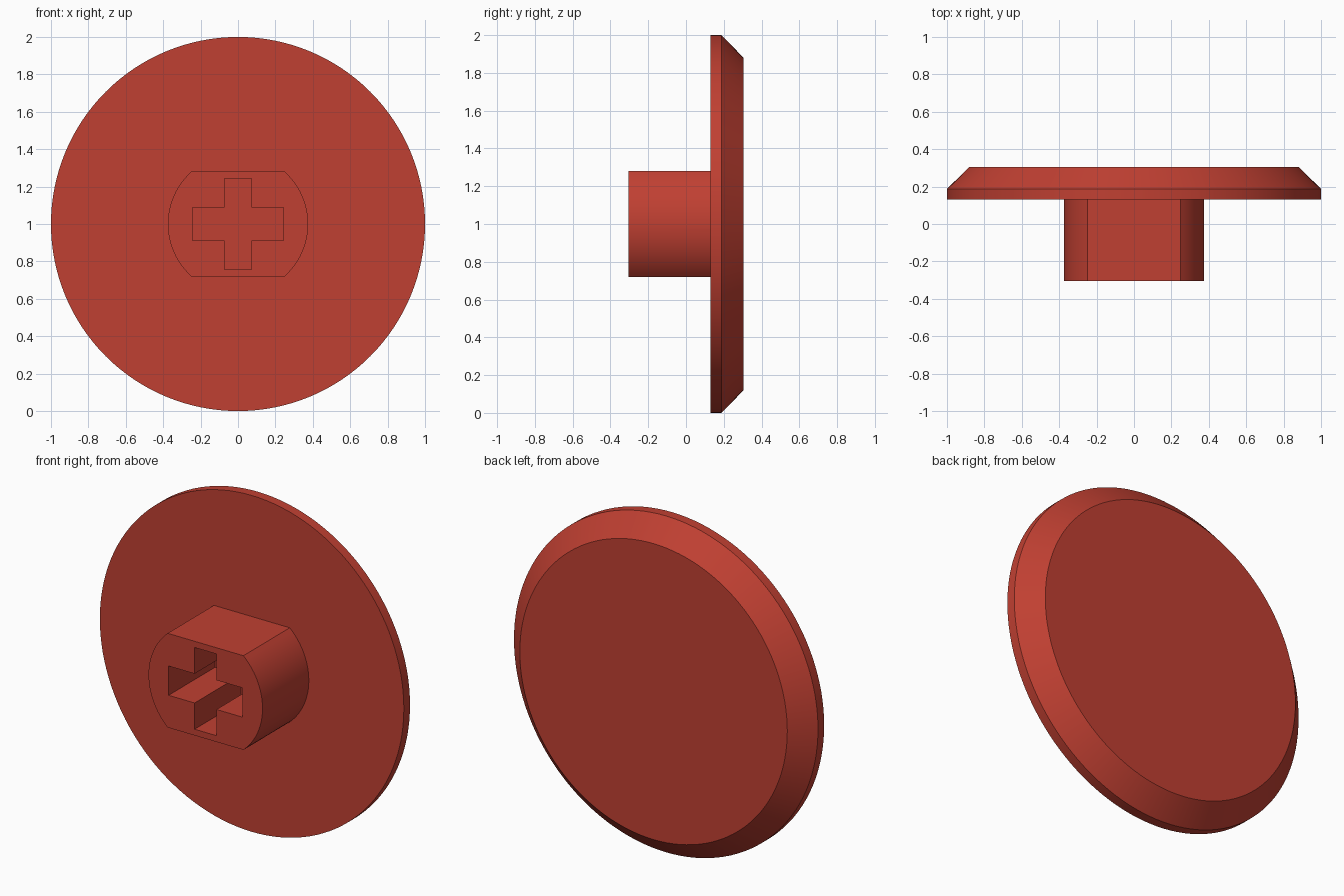
import bpy, bmesh, math

if "Cube" in bpy.data.objects:
    bpy.data.objects.remove(bpy.data.objects["Cube"])

red = bpy.data.materials.new("brick_red")
red.diffuse_color = (0.53, 0.051, 0.032, 1)
red.use_nodes = True
red.node_tree.nodes["Principled BSDF"].inputs["Base Color"].default_value = red.diffuse_color
CZ = 1.0  # height of the shared axis


def loft(name, rings):
    """Solid through matching rings; each ring is (y, [(x, z), ...])."""
    bm = bmesh.new()
    loops = [[bm.verts.new((x, y, z + CZ)) for x, z in pts] for y, pts in rings]
    n = len(loops[0])
    for a, b in zip(loops, loops[1:]):
        for i in range(n):
            j = (i + 1) % n
            bm.faces.new((a[i], a[j], b[j], b[i]))
    bm.faces.new(loops[0][::-1])
    bm.faces.new(loops[-1])
    bmesh.ops.recalc_face_normals(bm, faces=bm.faces)
    mesh = bpy.data.meshes.new(name)
    bm.to_mesh(mesh)
    bm.free()
    mesh.materials.append(red)
    ob = bpy.data.objects.new(name, mesh)
    bpy.context.collection.objects.link(ob)
    return ob


def arc(r, start, end, n):
    return [(r * math.cos(start + (end - start) * i / n),
             r * math.sin(start + (end - start) * i / n)) for i in range(n + 1)]


def circle(r, n=128):
    return arc(r, 0, 2 * math.pi, n)[:-1]


# Disc with a bevelled back edge
disc = loft("disc", [(0.13, circle(1)), (0.188, circle(1)), (0.305, circle(0.88))])

# Round stem with flat top and bottom
half = math.asin(0.28 / 0.375)
outline = arc(0.375, -half, half, 24) + arc(0.375, math.pi - half, math.pi + half, 24)
stem = loft("stem", [(-0.305, outline), (0.16, outline)])

# Cross-shaped socket
a, w, h = 0.243, 0.072, 0.087
cross = [(a, -h), (a, h), (w, h), (w, a), (-w, a), (-w, h),
         (-a, h), (-a, -h), (-w, -h), (-w, -a), (w, -a), (w, -h)]
socket = loft("socket_cutter", [(-0.4, cross), (0.13, cross)])

# Join the stem to the disc, then cut the socket
bpy.context.view_layer.objects.active = disc
for ob, op in ((stem, 'UNION'), (socket, 'DIFFERENCE')):
    mod = disc.modifiers.new(op.lower(), 'BOOLEAN')
    mod.object, mod.operation, mod.solver = ob, op, 'EXACT'
    bpy.ops.object.modifier_apply(modifier=mod.name)
    bpy.data.objects.remove(ob)

disc.name = "disc_with_socket_stem"
disc.select_set(True)
bpy.ops.object.shade_smooth_by_angle(angle=math.radians(30))
